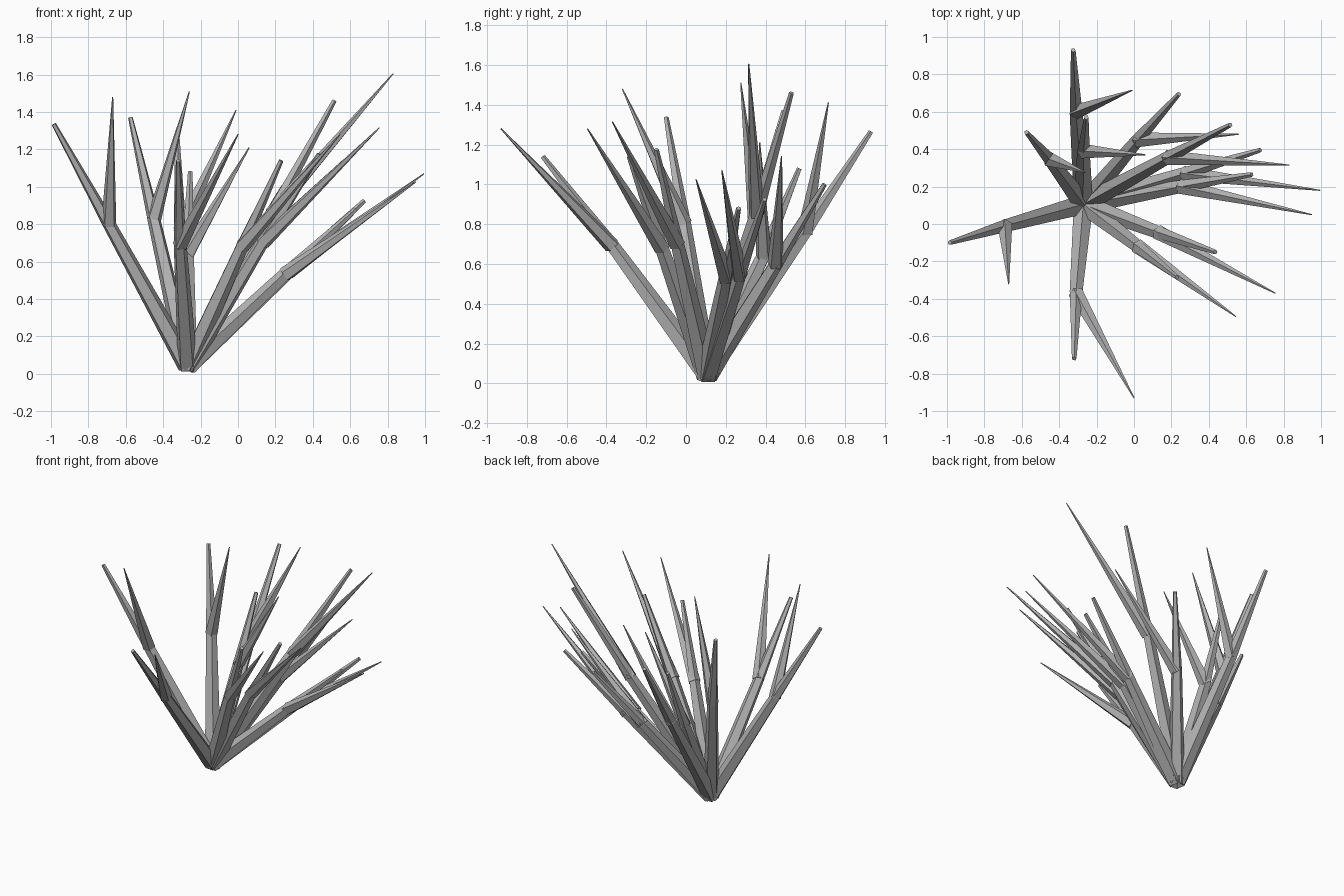
import bpy, bmesh
from mathutils import Vector

if "Cube" in bpy.data.objects:
    bpy.data.objects.remove(bpy.data.objects["Cube"])

SIDES = 5
ROOT = Vector((-0.27, 0.105, 0.04))

grey = bpy.data.materials.new("plain_grey")
grey.diffuse_color = (0.45, 0.45, 0.45, 1)
grey.use_nodes = True
grey.node_tree.nodes["Principled BSDF"].inputs["Base Color"].default_value = grey.diffuse_color


def add_tube(bm, points, radii):
    """Tapered five-sided tube running through the points, capped at both ends."""
    rings = []
    axis_all = (points[-1] - points[0]).normalized()
    side = axis_all.cross(Vector((0, 0, 1))).normalized()
    up = side.cross(axis_all)
    import math
    for p, r in zip(points, radii):
        ring = []
        for i in range(SIDES):
            a = 2 * math.pi * i / SIDES + math.pi / 2
            ring.append(bm.verts.new(p + r * (math.cos(a) * side + math.sin(a) * up)))
        rings.append(ring)
    for lo, hi in zip(rings, rings[1:]):
        for i in range(SIDES):
            j = (i + 1) % SIDES
            bm.faces.new((lo[i], lo[j], hi[j], hi[i]))
    bm.faces.new(rings[0][::-1])
    bm.faces.new(rings[-1])


def make_part(name, points, radii):
    bm = bmesh.new()
    add_tube(bm, points, radii)
    bmesh.ops.recalc_face_normals(bm, faces=bm.faces)
    mesh = bpy.data.meshes.new(name)
    bm.to_mesh(mesh)
    bm.free()
    mesh.materials.append(grey)
    bpy.context.collection.objects.link(bpy.data.objects.new(name, mesh))


# Each stalk: joint, blunt stem tip, sharp side-shoot tip
STALKS = [
    ((-0.69, -0.01, 0.80), (-0.985, -0.10, 1.335), (-0.67, -0.32, 1.48)),
    ((-0.31, -0.37, 0.69), (-0.32, -0.72, 1.14), (0.00, -0.93, 1.28)),
    ((-0.31, 0.60, 0.76), (-0.325, 0.93, 1.265), (-0.01, 0.715, 1.41)),
    ((-0.27, 0.39, 0.64), (-0.255, 0.57, 1.08), (0.06, 0.37, 1.21)),
    ((-0.45, 0.345, 0.83), (-0.575, 0.49, 1.37), (-0.26, 0.275, 1.51)),
    ((0.02, 0.45, 0.60), (0.24, 0.695, 1.00), (0.56, 0.48, 1.14)),
    ((0.18, 0.355, 0.85), (0.515, 0.53, 1.46), (0.83, 0.315, 1.605)),
    ((0.27, 0.27, 0.54), (0.675, 0.395, 0.925), (0.995, 0.18, 1.07)),
    ((0.25, 0.20, 0.53), (0.63, 0.265, 0.88), (0.95, 0.05, 1.025)),
    ((0.13, -0.045, 0.70), (0.435, -0.15, 1.175), (0.755, -0.37, 1.315)),
    ((0.02, -0.12, 0.68), (0.23, -0.285, 1.14), (0.545, -0.495, 1.28)),
]

for n, (joint, tip, shoot) in enumerate(STALKS, 1):
    joint, tip, shoot = Vector(joint), Vector(tip), Vector(shoot)
    # main stem, tapering through the joint to a blunt tip
    make_part(f"stem_{n}", [ROOT, joint, tip], [0.055, 0.036, 0.013])
    # side shoot, starting at the joint and ending in a point
    make_part(f"side_shoot_{n}", [joint, shoot], [0.042, 0.003])
